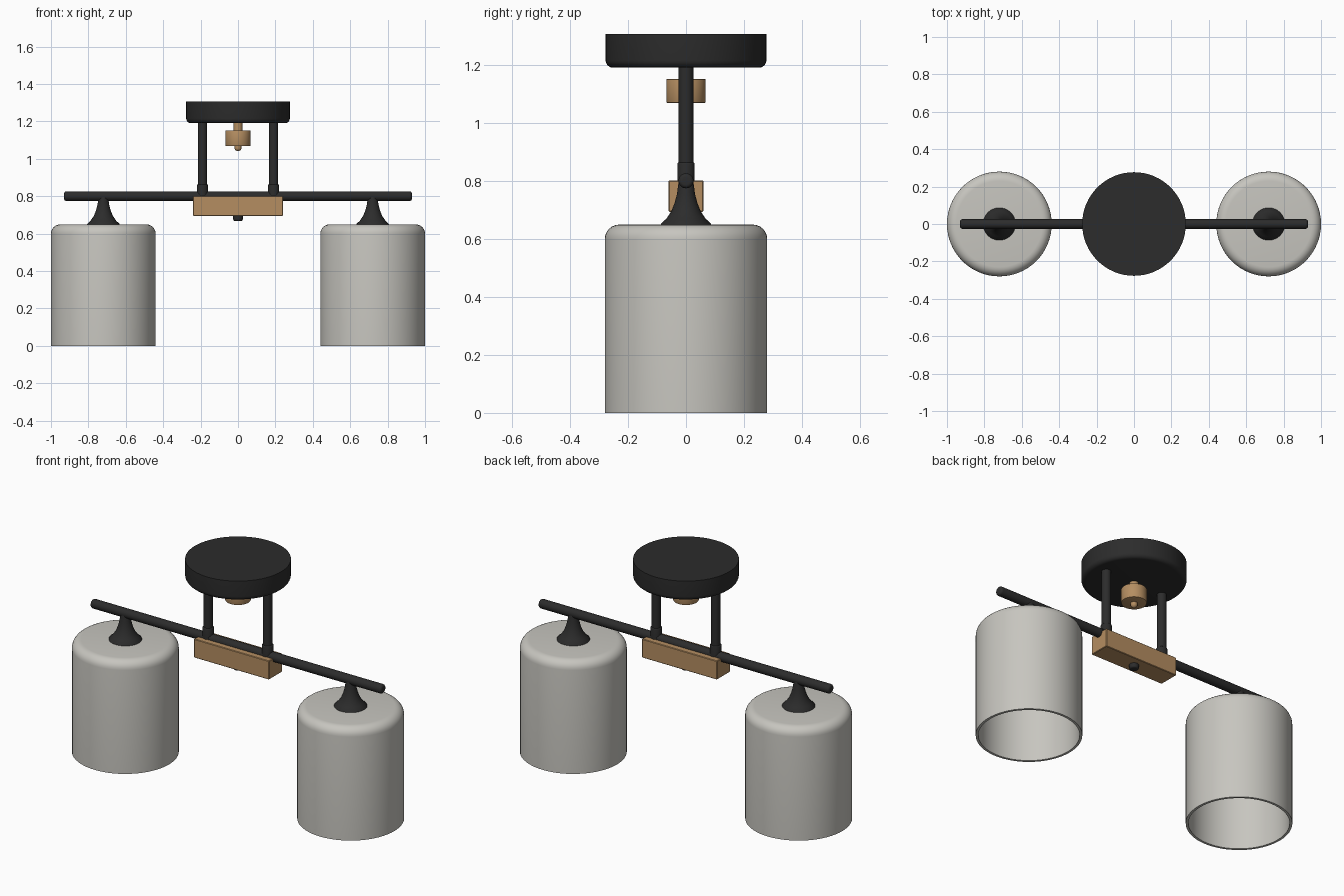
import bpy, bmesh, math
from mathutils import Matrix

if "Cube" in bpy.data.objects:
    bpy.data.objects.remove(bpy.data.objects["Cube"], do_unlink=True)


def material(name, rgb):
    m = bpy.data.materials.new(name)
    m.use_nodes = True
    colour = (*rgb, 1.0)
    m.diffuse_color = colour
    m.node_tree.nodes["Principled BSDF"].inputs["Base Color"].default_value = colour
    return m


black = material("matte black", (0.025, 0.025, 0.025))
wood = material("warm wood", (0.46, 0.27, 0.12))
glass = material("frosted grey", (0.57, 0.56, 0.52))


def finish(name, bm, mat):
    bmesh.ops.recalc_face_normals(bm, faces=bm.faces)
    mesh = bpy.data.meshes.new(name)
    bm.to_mesh(mesh)
    bm.free()
    obj = bpy.data.objects.new(name, mesh)
    bpy.context.collection.objects.link(obj)
    mesh.materials.append(mat)
    bpy.ops.object.select_all(action="DESELECT")
    obj.select_set(True)
    bpy.context.view_layer.objects.active = obj
    bpy.ops.object.shade_smooth_by_angle(angle=math.radians(35))
    return obj


def lathe(name, profile, mat, x=0, steps=48, turn=None):
    """Spin (radius, height) points about z, optionally turn, then move to x."""
    bm = bmesh.new()
    verts = [bm.verts.new((r, 0, z)) for r, z in profile]
    edges = [bm.edges.new(pair) for pair in zip(verts, verts[1:])]
    bmesh.ops.spin(bm, geom=verts + edges, axis=(0, 0, 1), cent=(0, 0, 0),
                   steps=steps, angle=math.tau)
    bmesh.ops.remove_doubles(bm, verts=bm.verts, dist=1e-5)
    if turn:
        bm.transform(turn)
    bm.transform(Matrix.Translation((x, 0, 0)))
    return finish(name, bm, mat)


def arc(r, z, size, start, end, n=6):
    """Rounded corner points around the centre (r, z)."""
    angles = [math.radians(start + (end - start) * i / n) for i in range(n + 1)]
    return [(r + size * math.cos(a), z + size * math.sin(a)) for a in angles]


# Ceiling canopy with a rounded lower edge
lathe("ceiling_canopy",
      [(0, 1.19)] + arc(0.252, 1.215, 0.025, -90, 0) + [(0.277, 1.305), (0, 1.305)],
      black, steps=64)

# Horizontal bar with rounded ends
lathe("cross_bar",
      [(0, -0.93)] + arc(0.013, -0.917, 0.013, -90, 0)
      + arc(0.013, 0.917, 0.013, 0, 90) + [(0, 0.93)],
      black, steps=32,
      turn=Matrix.Translation((0, 0, 0.8)) @ Matrix.Rotation(math.pi / 2, 4, "Y"))

# Wooden block gripping the bar
bm = bmesh.new()
bmesh.ops.create_cube(bm, size=1, matrix=Matrix.Translation((0, 0, 0.747))
                      @ Matrix.Diagonal((0.48, 0.12, 0.108, 1)))
bmesh.ops.bevel(bm, geom=bm.edges[:], offset=0.003, segments=1, affect="EDGES")
finish("wooden_block", bm, wood)

# Knob below the block
lathe("block_knob", [(0, 0.667)] + arc(0.016, 0.677, 0.01, -90, 0)
      + [(0.026, 0.695), (0, 0.695)], black, steps=24)

# Wooden finial under the canopy
lathe("finial_neck", [(0, 1.145), (0.024, 1.145), (0.024, 1.195), (0, 1.195)], wood, steps=24)
lathe("finial_body", [(0, 1.068)] + arc(0.064, 1.072, 0.004, -90, 0, 2)
      + arc(0.064, 1.147, 0.004, 0, 90, 2) + [(0, 1.151)], wood)
lathe("finial_tip", arc(0, 1.058, 0.018, -90, 0) + [(0.018, 1.075), (0, 1.075)], wood, steps=24)

for side, s in (("left", 1), ("right", -1)):
    # Drop rod and its collar
    lathe(side + "_rod", [(0, 0.8), (0.025, 0.8), (0.025, 1.2), (0, 1.2)], black, s * 0.19, 32)
    lathe(side + "_collar", [(0, 0.79), (0.03, 0.79)] + arc(0.025, 0.858, 0.005, 0, 90, 3)
          + [(0, 0.863)], black, s * 0.19, 32)
    # Flared holder between bar and shade
    flare = [(0.088, 0.645), (0.086, 0.652), (0.068, 0.669), (0.051, 0.694),
             (0.039, 0.724), (0.031, 0.755), (0.027, 0.785), (0.025, 0.8)]
    lathe(side + "_holder", [(0, 0.645)] + flare + [(0, 0.8)], black, s * 0.72)
    # Open-bottomed shade with wall thickness
    outer = [(0.28, 0)] + arc(0.23, 0.599, 0.05, 0, 90) + [(0, 0.649)]
    inner = [(0, 0.635)] + arc(0.23, 0.599, 0.036, 90, 0) + [(0.266, 0), (0.28, 0)]
    lathe(side + "_shade", outer + inner, glass, s * 0.72, 64)
